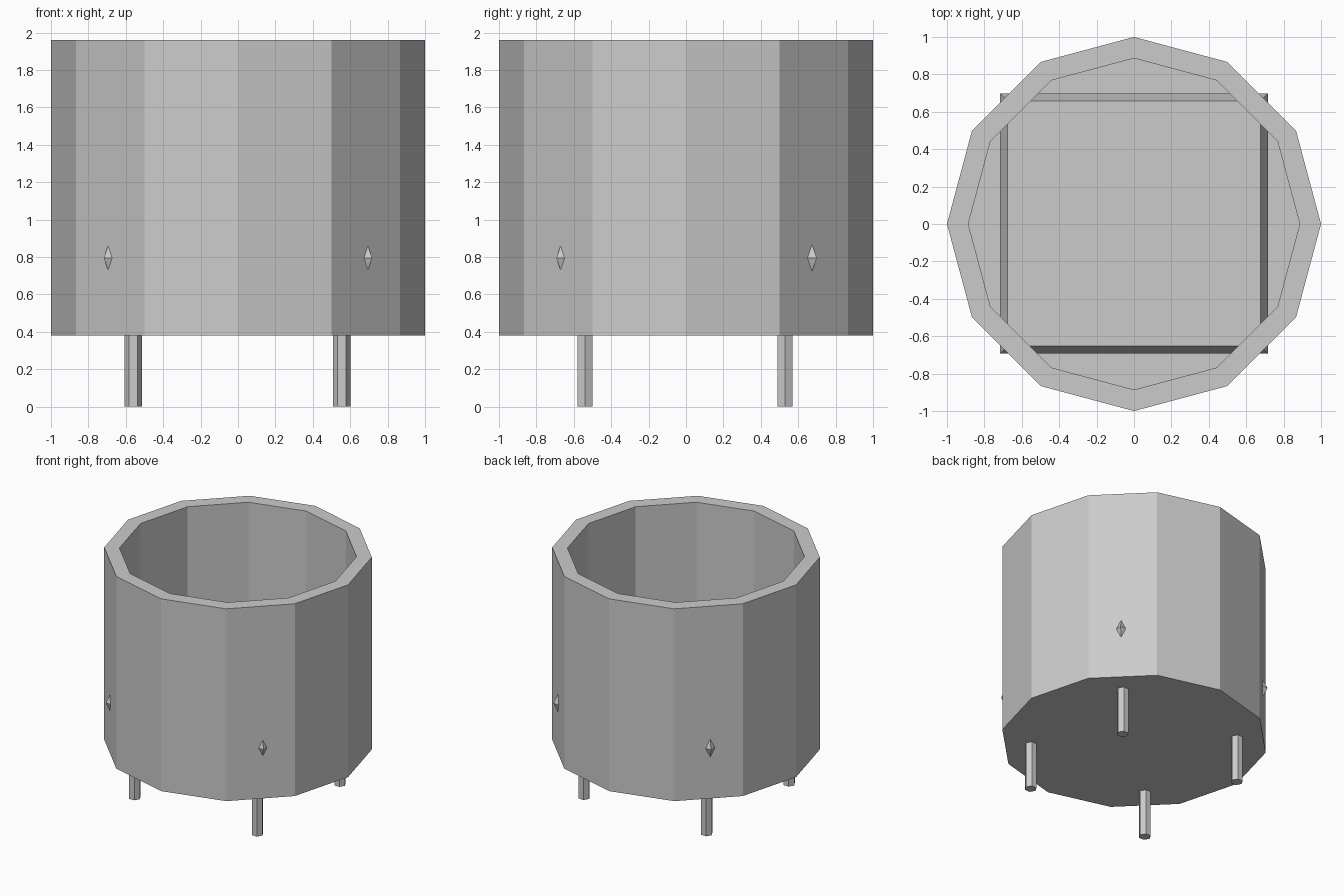
import bpy
import bmesh
import math

cube = bpy.data.objects.get("Cube")
if cube:
    bpy.data.objects.remove(cube, do_unlink=True)

GREY = (0.6, 0.6, 0.6, 1)
grey = bpy.data.materials.new("plain grey")
grey.use_nodes = True
grey.diffuse_color = GREY
grey.node_tree.nodes["Principled BSDF"].inputs["Base Color"].default_value = GREY


def ring(radius, z, sides):
    return [(radius * math.cos(math.tau * i / sides),
             radius * math.sin(math.tau * i / sides), z) for i in range(sides)]


def rectangle(x, y, z):
    return [(-x, -y, z), (x, -y, z), (x, y, z), (-x, y, z)]


def loft(name, loops, location=(0, 0, 0)):
    """Bridge consecutive loops and cap both ends."""
    bm = bmesh.new()
    rows = [[bm.verts.new(co) for co in loop] for loop in loops]
    count = len(rows[0])
    for a, b in zip(rows, rows[1:]):
        for i in range(count):
            j = (i + 1) % count
            bm.faces.new((a[i], a[j], b[j], b[i]))
    bm.faces.new(rows[0][::-1])
    bm.faces.new(rows[-1])
    bmesh.ops.recalc_face_normals(bm, faces=bm.faces)
    mesh = bpy.data.meshes.new(name)
    bm.to_mesh(mesh)
    bm.free()
    mesh.materials.append(grey)
    obj = bpy.data.objects.new(name, mesh)
    obj.location = location
    bpy.context.collection.objects.link(obj)
    return obj


# Twelve-sided open tub with a thick wall and floor
BASE, RIM, INNER = 0.38, 1.96, 0.886
loft("tub", [ring(1, BASE, 12), ring(1, RIM, 12),
             ring(INNER, RIM, 12), ring(INNER, BASE + 0.11, 12)])

# Slab inside, with tapered edges whose corners poke through the wall
MIDDLE, RISE, TAPER = 0.795, 0.12, 0.041
WIDE, DEEP = 0.717, 0.696
loft("inner_slab", [rectangle(WIDE - TAPER, DEEP - TAPER, MIDDLE - RISE),
                    rectangle(WIDE, DEEP, MIDDLE),
                    rectangle(WIDE - TAPER, DEEP - TAPER, MIDDLE + RISE)],
     (0, 0.003, 0))

# Four six-sided legs
for side, x in (("right", -0.56), ("left", 0.555)):
    for end, y in (("front", -0.54), ("back", 0.53)):
        loft(f"{end}_{side}_leg", [ring(0.046, 0, 6), ring(0.046, BASE + 0.05, 6)],
             (x, y, 0))
